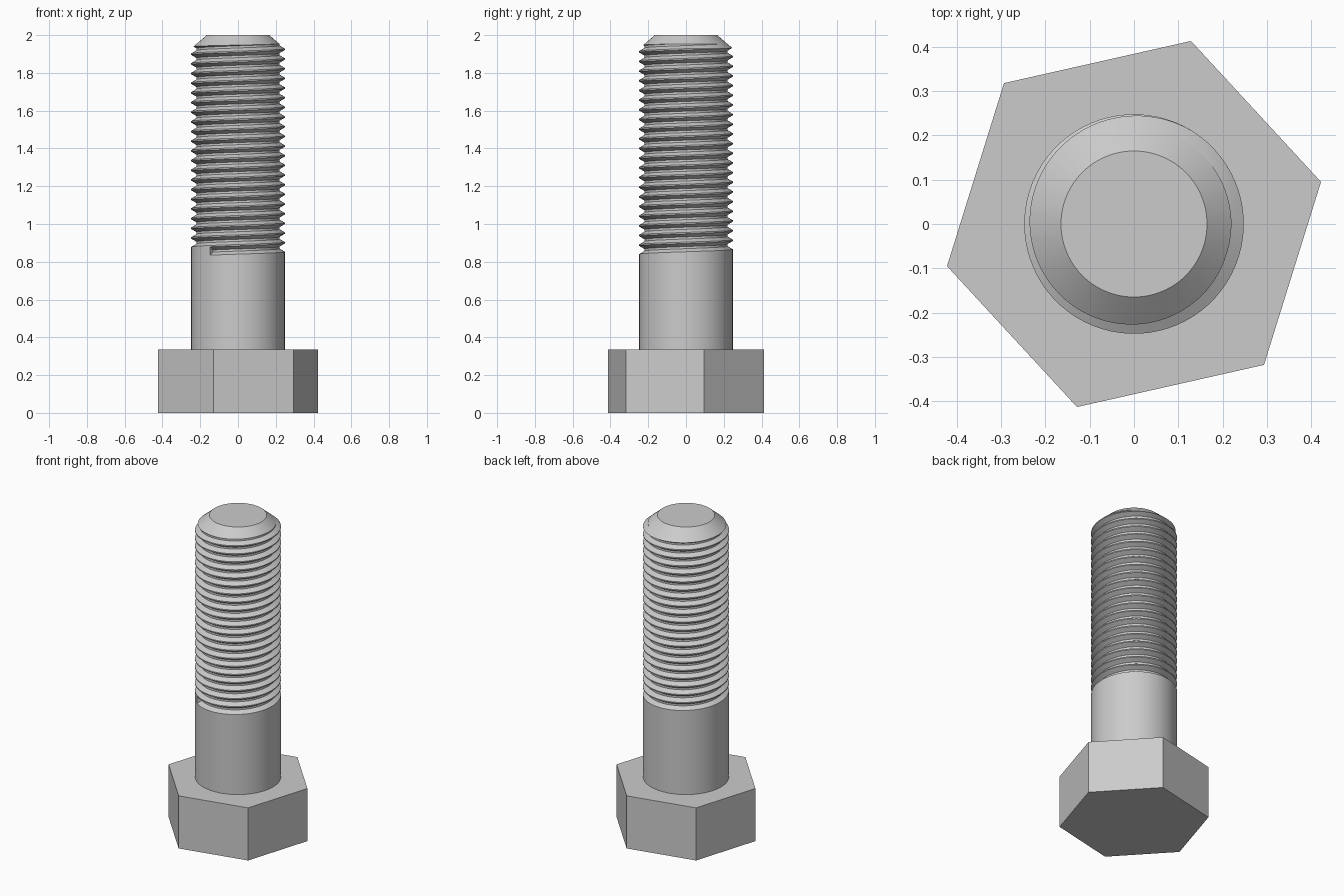
import bpy, bmesh
from math import cos, sin, pi, radians

cube = bpy.data.objects.get("Cube")
if cube:
    bpy.data.objects.remove(cube, do_unlink=True)

# One plain steel colour
steel = bpy.data.materials.new("steel_grey")
steel.use_nodes = True
steel.diffuse_color = (0.6, 0.6, 0.6, 1)
bsdf = next(n for n in steel.node_tree.nodes if n.type == 'BSDF_PRINCIPLED')
bsdf.inputs["Base Color"].default_value = (0.6, 0.6, 0.6, 1)

HEAD_TOP = 0.335
RADIUS, ROOT = 0.248, 0.22
PITCH, CREST, FLANK = 0.0512, 0.007, 0.0165
START_Z, START_ANGLE = 0.835, radians(-127)
SEG, TURNS = 72, 26
TIP_RADIUS, TIP_SLOPE = 0.165, 0.85


def make_object(name, bm):
    bmesh.ops.recalc_face_normals(bm, faces=bm.faces)
    mesh = bpy.data.meshes.new(name)
    bm.to_mesh(mesh)
    bm.free()
    obj = bpy.data.objects.new(name, mesh)
    mesh.materials.append(steel)
    bpy.context.collection.objects.link(obj)
    return obj


# Hexagonal head
bpy.ops.mesh.primitive_cylinder_add(vertices=6, radius=0.433, depth=HEAD_TOP,
                                    location=(0, 0, HEAD_TOP / 2),
                                    rotation=(0, 0, radians(42.7)))
head = bpy.context.object
head.name = "hex_head"
head.data.materials.append(steel)

# Shank with a right-handed helical groove, as one closed solid
bm = bmesh.new()


def point(i, r, z):
    angle = START_ANGLE + 2 * pi * (i % SEG) / SEG
    return bm.verts.new((r * cos(angle), r * sin(angle), z))


groove_profile = [(RADIUS, 0), (ROOT, FLANK),
                  (ROOT, PITCH - CREST - FLANK), (RADIUS, PITCH - CREST)]
last = SEG * TURNS
rows = [[point(i, r, START_Z + PITCH * i / SEG + dz) for r, dz in groove_profile]
        for i in range(last + 1)]
base = [point(i, RADIUS, HEAD_TOP - 0.03) for i in range(SEG)]

# Groove flanks, root and the crest joining each turn to the next
for i in range(last):
    lo, hi = rows[i], rows[i + 1]
    for k in range(3):
        bm.faces.new((lo[k], hi[k], hi[k + 1], lo[k + 1]))
    if i + SEG < last:
        bm.faces.new((lo[3], hi[3], rows[i + SEG + 1][0], rows[i + SEG][0]))
bm.faces.new(rows[0])
bm.faces.new(rows[last])

# Plain shank below the thread
for i in range(SEG - 1):
    bm.faces.new((base[i], base[i + 1], rows[i + 1][0], rows[i][0]))
bm.faces.new((base[-1], base[0], rows[0][0], rows[0][3], rows[SEG][0], rows[SEG - 1][0]))
bm.faces.new(base)

# Helical closing cap, above the finished tip
centre = bm.verts.new((0, 0, rows[last][3].co.z))
for i in range(last - SEG, last):
    bm.faces.new((centre, rows[i][3], rows[i + 1][3]))
bm.faces.new((centre, rows[last][3], rows[last][0], rows[last - SEG][3]))
shank = make_object("threaded_shank", bm)

# Chamfered tip, trimmed by a wide cone
depth = 1.9
bpy.ops.mesh.primitive_cone_add(vertices=96, radius1=TIP_RADIUS + depth / TIP_SLOPE,
                                radius2=TIP_RADIUS, depth=depth,
                                location=(0, 0, 2 - depth / 2))
cutter = bpy.context.object
cutter.name = "tip_cutter"
cutter.hide_render = True
cutter.data.materials.append(steel)
trim = shank.modifiers.new("tip_chamfer", 'BOOLEAN')
trim.operation = 'INTERSECT'
trim.solver = 'EXACT'
trim.object = cutter

bpy.ops.object.select_all(action='DESELECT')
shank.select_set(True)
bpy.context.view_layer.objects.active = shank
bpy.ops.object.modifier_apply(modifier=trim.name)
bpy.data.objects.remove(cutter, do_unlink=True)
bpy.ops.object.shade_smooth_by_angle(angle=radians(30))
